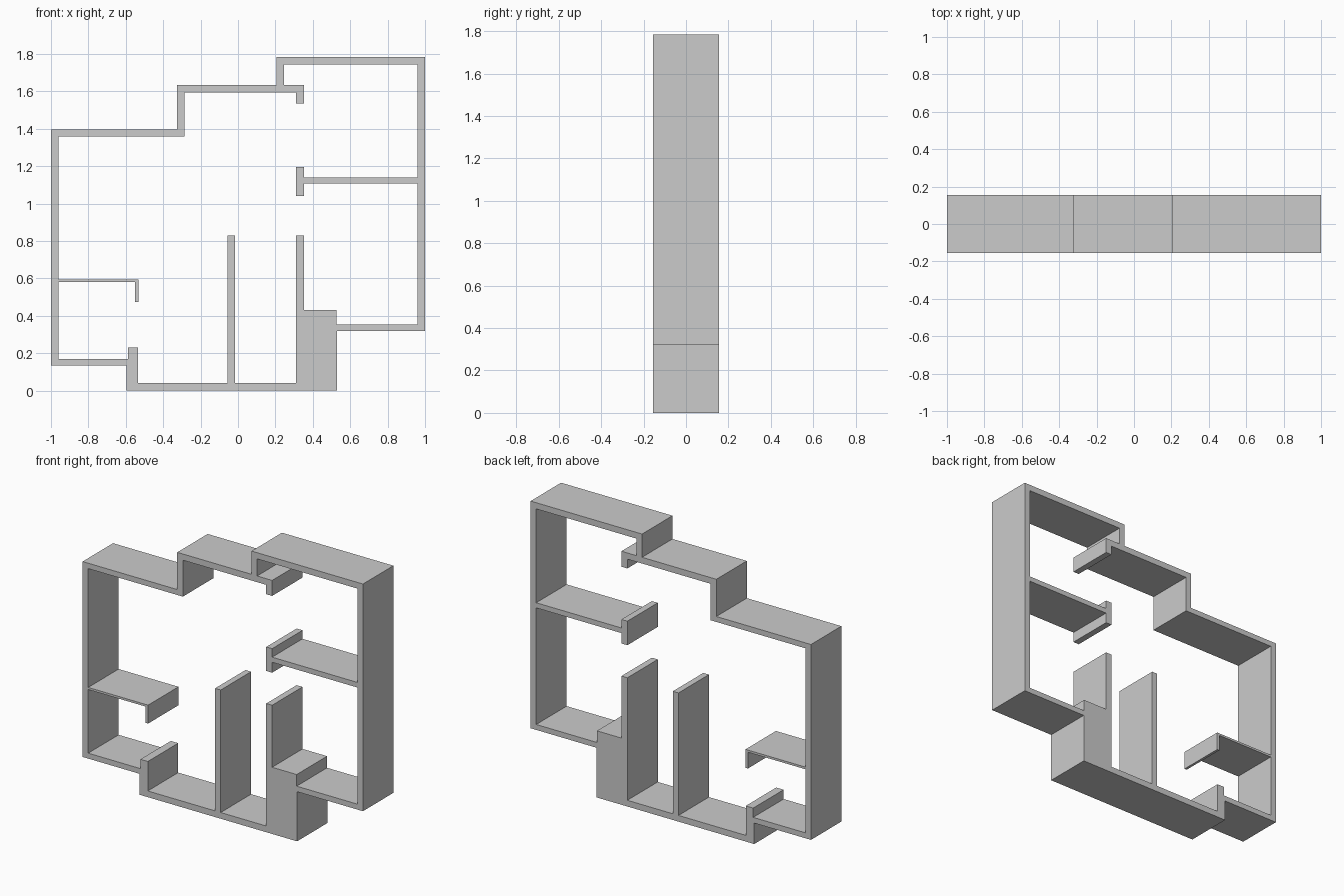
import bpy, bmesh
from math import pi
from mathutils import Matrix

if "Cube" in bpy.data.objects:
    bpy.data.objects.remove(bpy.data.objects["Cube"])

HALF_DEPTH = 0.155


def extrude_profile(name, *loops):
    """Extrude closed x/z loops (the second loop is a hole) along y."""
    curve = bpy.data.curves.new(name, 'CURVE')
    curve.dimensions = '2D'
    curve.fill_mode = 'BOTH'
    curve.extrude = HALF_DEPTH
    for loop in loops:
        spline = curve.splines.new('POLY')
        spline.points.add(len(loop) - 1)
        for point, (x, z) in zip(spline.points, loop):
            point.co = (x, z, 0, 1)
        spline.use_cyclic_u = True
    temp = bpy.data.objects.new(name + "_curve", curve)
    mesh = bpy.data.meshes.new_from_object(temp)
    bpy.data.objects.remove(temp)

    # Stand the profile upright, weld the caps and keep faces flat
    bm = bmesh.new()
    bm.from_mesh(mesh)
    bmesh.ops.transform(bm, matrix=Matrix.Rotation(pi / 2, 4, 'X'), verts=bm.verts)
    bmesh.ops.remove_doubles(bm, verts=bm.verts, dist=1e-4)
    bmesh.ops.recalc_face_normals(bm, faces=bm.faces)
    for face in bm.faces:
        face.smooth = False
    bm.to_mesh(mesh)
    bm.free()
    mesh.name = name
    obj = bpy.data.objects.new(name, mesh)
    bpy.context.collection.objects.link(obj)
    return obj


# Outer walls, with the solid corner block and the short wall ends
outer = [(-1, .135), (-1, 1.395), (-.325, 1.395), (-.325, 1.635),
         (.205, 1.635), (.205, 1.785), (1, 1.785), (1, .32),
         (.53, .32), (.53, 0), (-.595, 0), (-.595, .135)]
inner = [(-.96, .17), (-.96, 1.36), (-.285, 1.36), (-.285, 1.595),
         (.31, 1.595), (.31, 1.535), (.352, 1.535), (.352, 1.635),
         (.245, 1.635), (.245, 1.745), (.96, 1.745), (.96, .355),
         (.527, .355), (.527, .43), (.352, .43), (.352, .83),
         (.31, .83), (.31, .04), (-.535, .04), (-.535, .23),
         (-.588, .23), (-.588, .17)]
extrude_profile("outer_walls", outer, inner)

# Free-standing wall in the middle
extrude_profile("middle_wall", [(-.055, .04), (-.055, .83), (-.015, .83), (-.015, .04)])

# T-shaped partition on the right
extrude_profile("right_partition",
                [(.31, 1.04), (.31, 1.195), (.352, 1.195), (.352, 1.14),
                 (.96, 1.14), (.96, 1.107), (.352, 1.107), (.352, 1.04)])

# Thin L-shaped partition on the left
extrude_profile("left_partition",
                [(-.96, .58), (-.96, .594), (-.533, .594),
                 (-.533, .475), (-.55, .475), (-.55, .58)])
